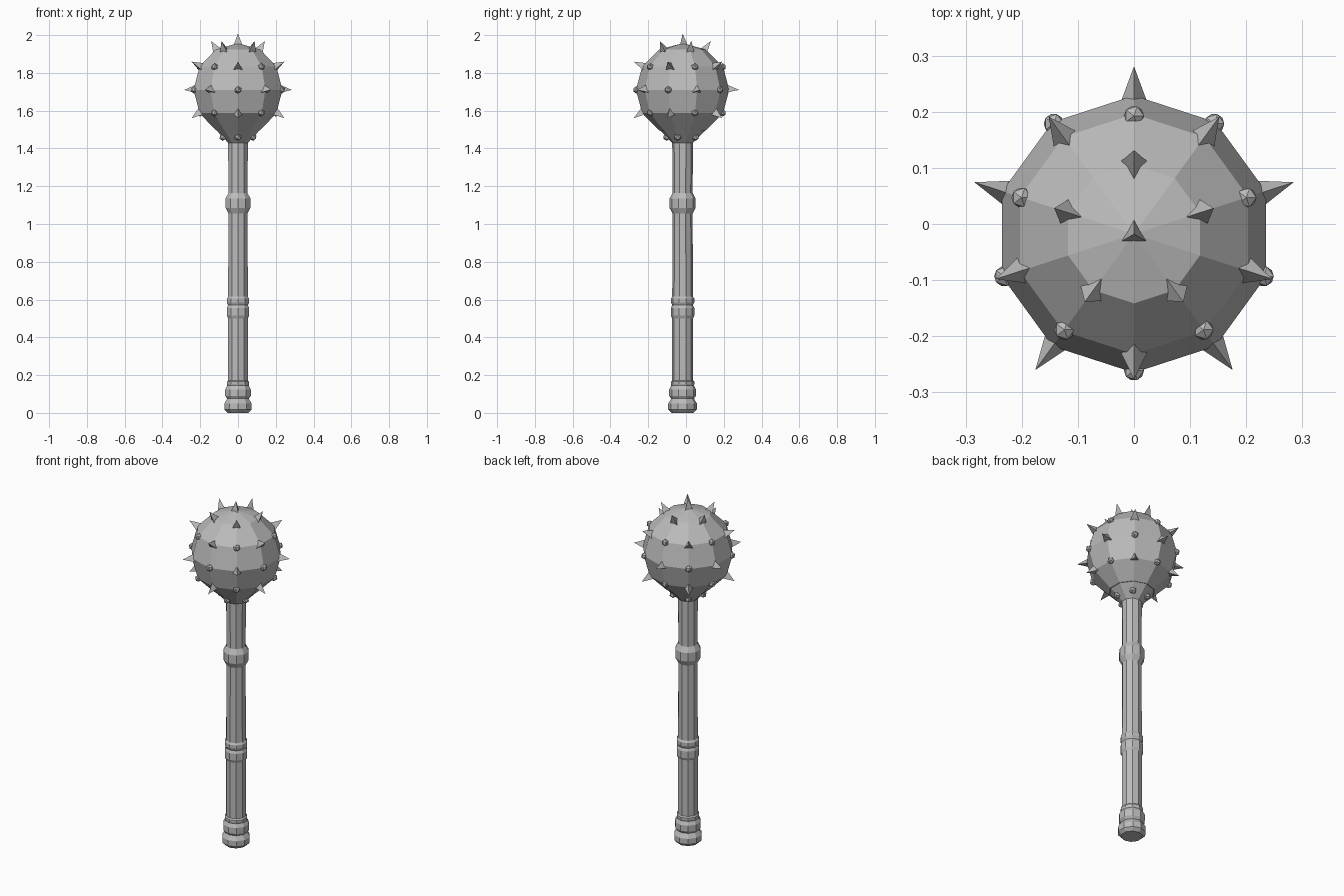
import bpy, bmesh, math
from mathutils import Vector, Matrix

cube = bpy.data.objects.get("Cube")
if cube:
    bpy.data.objects.remove(cube)

SIDES = 10
AXIS_Y = -0.018          # the shaft axis sits slightly forward
HEAD_Z, HEAD_R = 1.71, 0.247
HEAD = Vector((0, AXIS_Y, HEAD_Z))

steel = bpy.data.materials.new("grey_steel")
steel.use_nodes = True
steel.diffuse_color = (0.5, 0.5, 0.5, 1)
steel.node_tree.nodes["Principled BSDF"].inputs["Base Color"].default_value = (0.5, 0.5, 0.5, 1)


def add_object(name, bm):
    bmesh.ops.recalc_face_normals(bm, faces=bm.faces)
    mesh = bpy.data.meshes.new(name)
    bm.to_mesh(mesh)
    bm.free()
    mesh.materials.append(steel)
    obj = bpy.data.objects.new(name, mesh)
    bpy.context.collection.objects.link(obj)
    return obj


def lathe(name, profile):
    """Faceted solid of revolution from (radius, height) pairs; radius 0 makes a pole."""
    bm = bmesh.new()
    rings = []
    for r, z in profile:
        angles = [math.radians(90) + math.tau * i / SIDES for i in range(SIDES if r else 1)]
        rings.append([bm.verts.new((r * math.cos(a), AXIS_Y + r * math.sin(a), z)) for a in angles])
    for low, high in zip(rings, rings[1:]):
        for i in range(SIDES):
            j = (i + 1) % SIDES
            if len(high) == 1:
                bm.faces.new((low[i], low[j], high[0]))
            else:
                bm.faces.new((low[i], low[j], high[j], high[i]))
    bm.faces.new(rings[0])
    return add_object(name, bm)


def head_direction(latitude, azimuth):
    lat, az = math.radians(latitude), math.radians(azimuth)
    return Vector((math.cos(lat) * math.cos(az), math.cos(lat) * math.sin(az), math.sin(lat)))


def add_spike(bm, direction):
    turn = Matrix() if direction.z > 0.99 else direction.to_track_quat('Z', 'Y').to_matrix().to_4x4()
    place = Matrix.Translation(HEAD + direction * (HEAD_R + 0.017)) @ turn
    bmesh.ops.create_cone(bm, cap_ends=True, segments=3, radius1=0.03, radius2=0,
                          depth=0.07, matrix=place)


def add_stud(bm, position):
    bmesh.ops.create_icosphere(bm, subdivisions=1, radius=0.02,
                               matrix=Matrix.Translation(position))


# Handle: pommel, collars, grip and the flare under the head
lathe("handle", [
    (0.058, 0.0), (0.076, 0.018), (0.076, 0.05), (0.06, 0.075),
    (0.071, 0.09), (0.071, 0.125), (0.06, 0.145), (0.062, 0.152), (0.062, 0.165), (0.055, 0.172),
    (0.055, 0.5), (0.062, 0.515), (0.062, 0.555), (0.055, 0.57), (0.062, 0.585),
    (0.062, 0.605), (0.055, 0.615),
    (0.053, 1.055), (0.069, 1.085), (0.069, 1.135), (0.053, 1.165),
    (0.055, 1.43), (0.12, 1.496)])

# Head: faceted ball
ball = [(HEAD_R * math.cos(math.radians(a)), HEAD_Z + HEAD_R * math.sin(math.radians(a)))
        for a in range(-60, 90, 30)]
lathe("head", ball + [(0, HEAD_Z + HEAD_R)])

# Spikes and studs alternate around the corners of the ball
spikes, studs = bmesh.new(), bmesh.new()
add_spike(spikes, Vector((0, 0, 1)))
for k in range(5):
    a, b = 90 + 72 * k, 54 + 72 * k
    for lat, az in ((60, a), (30, b), (0, a), (-30, b)):
        add_spike(spikes, head_direction(lat, az))
    for lat, az in ((30, a), (0, b), (-30, a)):
        add_stud(studs, HEAD + head_direction(lat, az) * HEAD_R * 0.985)
    # Studs on the flare
    add_stud(studs, Vector((0, AXIS_Y, 1.46)) + head_direction(0, b) * 0.084)
add_object("spikes", spikes)
add_object("studs", studs)
